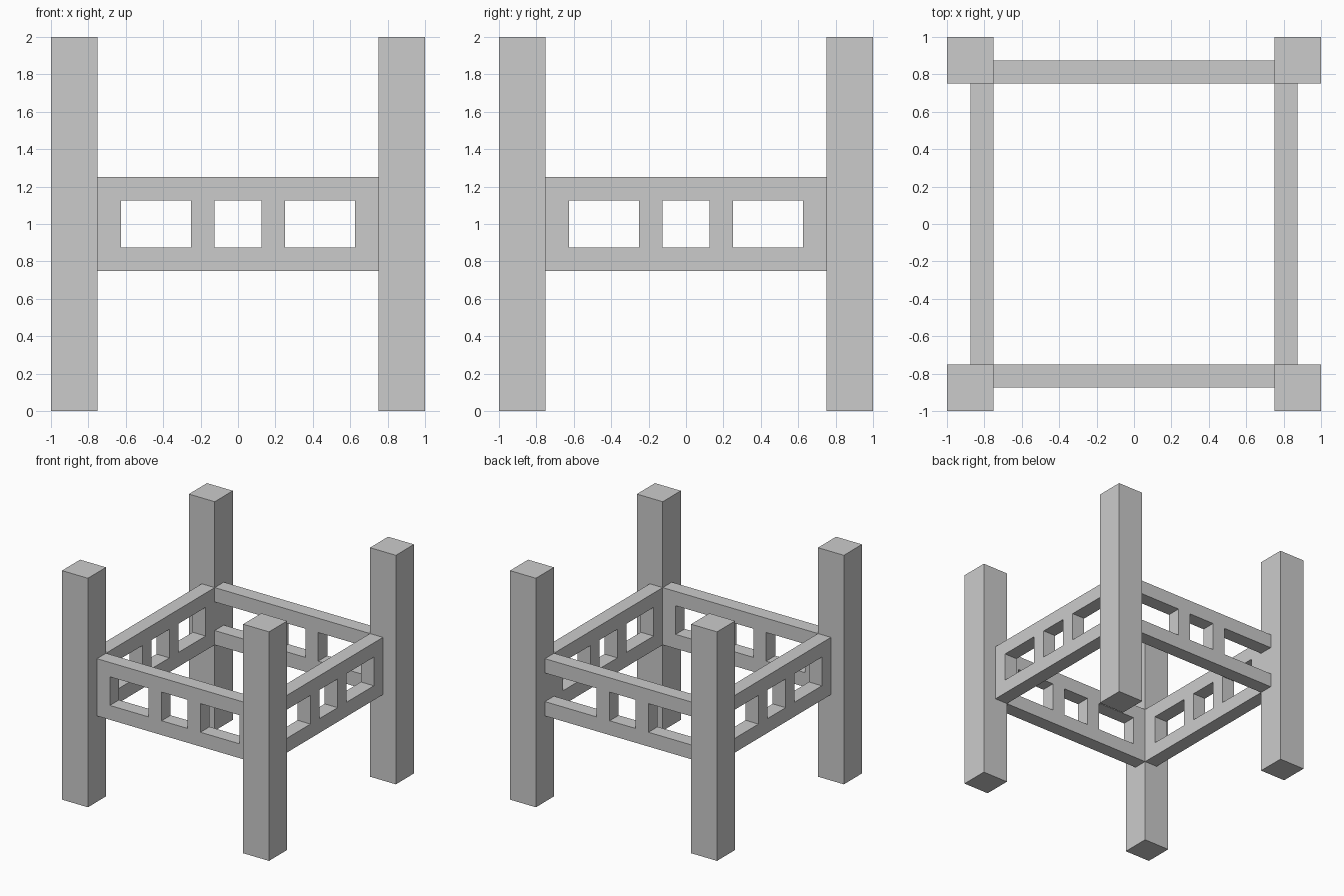
import bpy, bmesh
from math import pi

if "Cube" in bpy.data.objects:
    bpy.data.objects.remove(bpy.data.objects["Cube"])

POST = 0.25            # post width
RAIL_T = 0.125         # rail thickness
RAIL_POS = 0.8125      # rail centre line distance from the middle
XS = [-0.75, -0.625, -0.25, -0.125, 0.125, 0.25, 0.625, 0.75]
ZS = [0.75, 0.875, 1.125, 1.25]


def add_object(name, bm):
    mesh = bpy.data.meshes.new(name)
    bm.to_mesh(mesh)
    bm.free()
    obj = bpy.data.objects.new(name, mesh)
    bpy.context.collection.objects.link(obj)
    return obj


def add_post(name, x, y):
    bm = bmesh.new()
    bmesh.ops.create_cube(bm, size=1)
    bmesh.ops.scale(bm, vec=(POST, POST, 2), verts=bm.verts)
    obj = add_object(name, bm)
    obj.location = (x, y, 1)


def add_rail(name, x, y, angle, open_columns):
    """Flat grid with window cells left out, thickened by solidify."""
    bm = bmesh.new()
    grid = [[bm.verts.new((px, 0, pz)) for pz in ZS] for px in XS]
    for i in range(len(XS) - 1):
        for j in range(len(ZS) - 1):
            if j == 1 and i in open_columns:
                continue
            bm.faces.new((grid[i][j], grid[i + 1][j],
                          grid[i + 1][j + 1], grid[i][j + 1]))
    # remove grid points not used by any face
    bmesh.ops.delete(bm, geom=[v for v in bm.verts if not v.link_faces],
                     context='VERTS')
    obj = add_object(name, bm)
    obj.location = (x, y, 0)
    obj.rotation_euler.z = angle
    mod = obj.modifiers.new("thickness", 'SOLIDIFY')
    mod.thickness = RAIL_T
    mod.offset = 0


# Four corner posts
for sx, side in ((-1, "left"), (1, "right")):
    for sy, end in ((-1, "front"), (1, "back")):
        add_post(f"{end}_{side}_post", sx * 0.875, sy * 0.875)

# Rails with three windows; the back one has no end stiles
windows = {1, 3, 5}
add_rail("front_rail", 0, -RAIL_POS, 0, windows)
add_rail("right_rail", RAIL_POS, 0, pi / 2, windows)
add_rail("left_rail", -RAIL_POS, 0, -pi / 2, windows)
add_rail("back_rail", 0, RAIL_POS, pi, windows | {0, 6})
